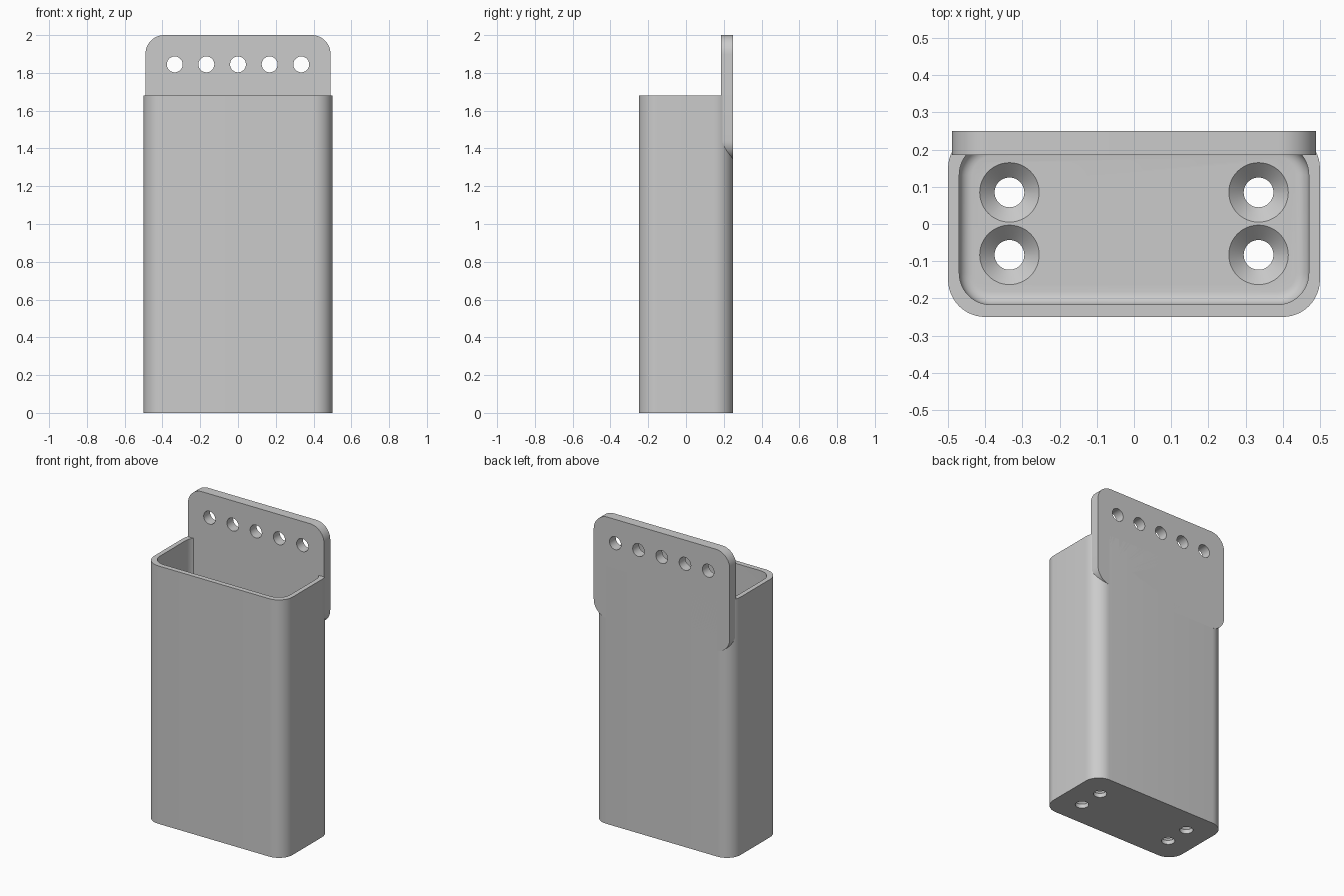
import bpy, bmesh
from math import sin, cos, pi, radians
from mathutils import Matrix

cube = bpy.data.objects.get("Cube")
if cube:
    bpy.data.objects.remove(cube, do_unlink=True)

grey = bpy.data.materials.new("plain_grey")
grey.use_nodes = True
colour = (0.6, 0.6, 0.6, 1)
grey.diffuse_color = colour
grey.node_tree.nodes["Principled BSDF"].inputs["Base Color"].default_value = colour


def rounded_ring(hx, hy, r, z, seg=12):
    """Rounded rectangle outline at height z."""
    corners = [(1, 1), (-1, 1), (-1, -1), (1, -1)]
    ring = []
    for q, (sx, sy) in enumerate(corners):
        for i in range(seg + 1):
            a = (q + i / seg) * pi / 2
            ring.append((sx * (hx - r) + r * cos(a), sy * (hy - r) + r * sin(a), z))
    return ring


def circle_ring(x, y, r, z, n=48):
    return [(x + r * cos(2 * pi * i / n), y + r * sin(2 * pi * i / n), z) for i in range(n)]


def loft(name, rings, matrix=None):
    """Closed solid through a stack of matching rings."""
    bm = bmesh.new()
    loops = [[bm.verts.new(p) for p in ring] for ring in rings]
    n = len(loops[0])
    for a, b in zip(loops, loops[1:]):
        for i in range(n):
            j = (i + 1) % n
            bm.faces.new((a[i], a[j], b[j], b[i]))
    bm.faces.new(loops[0][::-1])
    bm.faces.new(loops[-1])
    if matrix:
        bm.transform(matrix)
    bmesh.ops.recalc_face_normals(bm, faces=bm.faces)
    mesh = bpy.data.meshes.new(name)
    bm.to_mesh(mesh)
    bm.free()
    mesh.materials.append(grey)
    obj = bpy.data.objects.new(name, mesh)
    bpy.context.collection.objects.link(obj)
    return obj


def cut(obj, cutters):
    """Drill the cutters out of obj, then remove them."""
    for c in cutters:
        mod = obj.modifiers.new("hole", 'BOOLEAN')
        mod.operation = 'DIFFERENCE'
        mod.solver = 'EXACT'
        mod.object = c
    bpy.context.view_layer.update()
    deps = bpy.context.evaluated_depsgraph_get()
    mesh = bpy.data.meshes.new_from_object(obj.evaluated_get(deps))
    obj.modifiers.clear()
    obj.data = mesh
    for c in cutters:
        bpy.data.objects.remove(c, do_unlink=True)


# Open box: outer wall, rim, inner wall, filleted floor
HEIGHT, FLOOR, FILLET = 1.68, 0.067, 0.035
rings = [rounded_ring(0.5, 0.25, 0.1, 0), rounded_ring(0.5, 0.25, 0.1, HEIGHT)]
rings.append(rounded_ring(0.47, 0.217, 0.085, HEIGHT))
for i in range(7):
    a = i / 6 * pi / 2
    d = FILLET * (1 - cos(a))
    rings.append(rounded_ring(0.47 - d, 0.217 - d, 0.085 - d,
                              FLOOR + FILLET * (1 - sin(a))))
box = loft("box", rings)

# Four countersunk drain holes in the floor
drills = []
for x in (-0.335, 0.335):
    for y in (-0.083, 0.085):
        profile = [(0.04, -0.02), (0.04, 0.027), (0.08, FLOOR), (0.08, FLOOR + 0.05)]
        drills.append(loft("drill", [circle_ring(x, y, r, z) for r, z in profile]))
cut(box, drills)

# Upright back plate with a row of five holes
PLATE_LOW, PLATE_TOP = 1.34, 2.0
half = (PLATE_TOP - PLATE_LOW) / 2
upright = (Matrix.Translation((0, 0.25, PLATE_LOW + half))
           @ Matrix.Rotation(radians(90), 4, 'X'))
plate = loft("back_plate", [rounded_ring(0.49, half, 0.1, z) for z in (0, 0.065)], upright)
row = 1.845 - PLATE_LOW - half
cut(plate, [loft("drill", [circle_ring(i * 0.1675, row, 0.042, z) for z in (-0.05, 0.12)], upright)
            for i in range(-2, 3)])

# Smooth the round walls, keep the edges sharp
for obj in (box, plate):
    bpy.ops.object.select_all(action='DESELECT')
    obj.select_set(True)
    bpy.context.view_layer.objects.active = obj
    bpy.ops.object.shade_smooth_by_angle(angle=radians(30))
